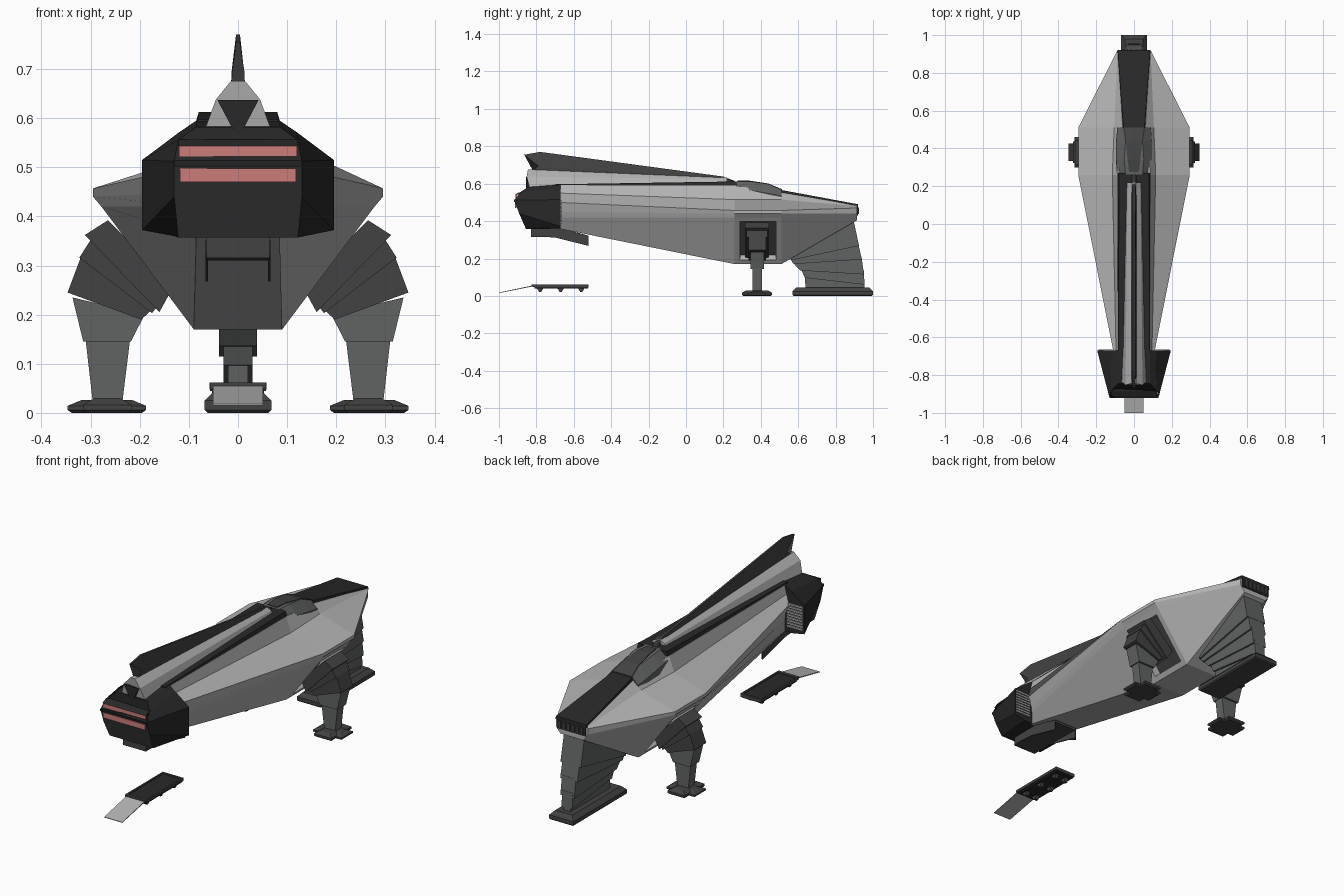
import bpy, bmesh


def material(name, r, g, b):
    m = bpy.data.materials.new(name)
    m.diffuse_color = (r, g, b, 1)
    return m


LIGHT = material("hull grey", 0.46, 0.46, 0.46)
LEG = material("leg grey", 0.12, 0.125, 0.125)
DARK = material("dark grey", 0.055, 0.055, 0.055)
BLACK = material("black panel", 0.022, 0.022, 0.022)
RED = material("engine glow", 0.60, 0.20, 0.19)


def finish(name, bm, *mats):
    bmesh.ops.recalc_face_normals(bm, faces=bm.faces)
    me = bpy.data.meshes.new(name)
    bm.to_mesh(me)
    bm.free()
    for m in mats:
        me.materials.append(m)
    ob = bpy.data.objects.new(name, me)
    bpy.context.collection.objects.link(ob)
    return ob


def skin(bm, rings):
    """Join rings of equal length and cap both ends."""
    loops = [[bm.verts.new(p) for p in r] for r in rings]
    n = len(loops[0])
    for a, b in zip(loops, loops[1:]):
        for i in range(n):
            j = (i + 1) % n
            bm.faces.new((a[i], a[j], b[j], b[i]))
    bm.faces.new(loops[0])
    bm.faces.new(loops[-1])


def mirror_ring(half, y=None):
    """Right-hand half section (x, z) or (x, y, z), mirrored into a ring."""
    pts = [(p[0], y, p[1]) if len(p) == 2 else p for p in half]
    return pts + [(-x, yy, z) for x, yy, z in reversed(pts)]


def loft(name, sections, mat):
    bm = bmesh.new()
    skin(bm, [mirror_ring(h, y) for y, h in sections])
    return finish(name, bm, mat)


def prism(name, poly, lo, hi, mat, axis="x"):
    """Extrude a (y, z) polygon along x, or an (x, z) polygon along y."""
    bm = bmesh.new()
    if axis == "x":
        skin(bm, [[(v, a, b) for a, b in poly] for v in (lo, hi)])
    else:
        skin(bm, [[(a, v, b) for a, b in poly] for v in (lo, hi)])
    return finish(name, bm, mat)


def box(name, x0, x1, y0, y1, z0, z1, mat):
    return prism(name, [(y0, z0), (y1, z0), (y1, z1), (y0, z1)], x0, x1, mat)


def foot(name, x0, x1, y0, y1, z1, inset, mat):
    """Sole slab with a sloping upper part."""
    bm = bmesh.new()
    rings = []
    for z, d in ((0, inset * 0.3), (0.006, 0), (z1 * 0.55, 0), (z1, inset)):
        rings.append([(x0 + d, y0 + d, z), (x1 - d, y0 + d, z),
                      (x1 - d, y1 - d, z), (x0 + d, y1 - d, z)])
    skin(bm, rings)
    return finish(name, bm, mat)


# Main hull, with a pocket cut into each lower side for the legs
bm = bmesh.new()
skin(bm, [mirror_ring(h, y) for y, h in (
    (-0.68, [(0.085, 0.592), (0.095, 0.55), (0.108, 0.50), (0.088, 0.45), (0.085, 0.42), (0.085, 0.36)]),
    (0.26, [(0.088, 0.590), (0.115, 0.515), (0.295, 0.457), (0.295, 0.44), (0.278, 0.42), (0.09, 0.17)]),
    (0.51, [(0.060, 0.553), (0.105, 0.515), (0.295, 0.457), (0.295, 0.44), (0.278, 0.42), (0.09, 0.17)]),
    (0.915, [(0.085, 0.485), (0.088, 0.48), (0.09, 0.47), (0.09, 0.44), (0.085, 0.43), (0.065, 0.405)]))])
bmesh.ops.recalc_face_normals(bm, faces=bm.faces)
pockets = []
for f in bm.faces:
    c = f.calc_center_median()
    if 0.3 < c.y < 0.45 and 0.2 < c.z < 0.4 and abs(c.x) > 0.1:
        pockets.append(f)
bmesh.ops.inset_individual(bm, faces=pockets, thickness=0.04, depth=0)
bmesh.ops.inset_individual(bm, faces=pockets, thickness=0.004, depth=-0.04)
for f in pockets:
    f.material_index = 1
finish("hull", bm, LIGHT, DARK)

# Roof strip, nose strip and nose grille
loft("roof_strip", [(-0.70, [(0.082, 0.597), (0.088, 0.575)]),
                    (0.27, [(0.080, 0.612), (0.091, 0.575)])], BLACK)
loft("nose_strip", [(0.50, [(0.055, 0.568), (0.060, 0.545)]),
                    (0.92, [(0.086, 0.490), (0.088, 0.475)])], BLACK)
box("nose_grille", -0.08, 0.08, 0.905, 0.92, 0.43, 0.482, BLACK)
for i in range(6):
    x = -0.0625 + i * 0.025
    box("nose_vent", x - 0.005, x + 0.005, 0.915, 0.924, 0.438, 0.472, DARK)

# Cockpit with a dark canopy and side windows
loft("cockpit", [(0.262, [(0.045, 0.613), (0.092, 0.575), (0.094, 0.51)]),
                 (0.34, [(0.052, 0.613), (0.094, 0.565), (0.096, 0.51)]),
                 (0.44, [(0.045, 0.598), (0.094, 0.548), (0.096, 0.51)]),
                 (0.51, [(0.055, 0.568), (0.088, 0.535), (0.092, 0.51)])], LEG)
loft("cockpit_canopy", [(0.275, [(0.026, 0.616), (0.026, 0.605)]),
                        (0.34, [(0.034, 0.616), (0.034, 0.605)]),
                        (0.44, [(0.044, 0.601), (0.044, 0.59)]),
                        (0.512, [(0.054, 0.571), (0.054, 0.56)])], DARK)

# Spine, its intake and the tall fin
loft("spine", [(-0.84, [(0.014, -0.845, 0.676), (0.045, -0.852, 0.638), (0.07, -0.835, 0.57)]),
               (0.22, [(0.010, 0.632), (0.034, 0.622), (0.045, 0.590)])], LIGHT)
prism("spine_intake", [(-0.042, 0.637), (0.042, 0.637), (0.005, 0.567), (-0.005, 0.567)],
      -0.855, -0.84, BLACK, "y")
loft("fin", [(0, [(0.004, -0.865, 0.755), (0.013, -0.79, 0.695), (0.014, -0.82, 0.672)]),
             (0, [(0.004, -0.78, 0.770), (0.013, -0.77, 0.69), (0.014, -0.76, 0.66)]),
             (0, [(0.006, 0.20, 0.638), (0.012, 0.20, 0.63), (0.014, 0.20, 0.60)]),
             (0, [(0.006, 0.26, 0.615), (0.012, 0.26, 0.61), (0.014, 0.26, 0.60)])], DARK)

# Engine block
loft("engine", [
    (-0.67, [(0.085, 0.595), (0.12, 0.571), (0.195, 0.515), (0.195, 0.372), (0.13, 0.36)]),
    (0, [(0.085, -0.845, 0.582), (0.122, -0.885, 0.555), (0.130, -0.918, 0.512),
         (0.130, -0.892, 0.44), (0.122, -0.855, 0.357)])], BLACK)
# Upright glow strips under a hood and a ridge
box("upper_glow", -0.12, 0.12, -0.911, -0.903, 0.522, 0.543, RED)
box("lower_glow", -0.118, 0.118, -0.914, -0.906, 0.470, 0.497, RED)
prism("engine_hood", [(-0.913, 0.543), (-0.885, 0.556), (-0.87, 0.556), (-0.87, 0.543)],
      -0.122, 0.122, BLACK)
prism("engine_ridge", [(-0.921, 0.515), (-0.918, 0.502), (-0.90, 0.502), (-0.90, 0.515)],
      -0.13, 0.13, BLACK)

# Loading bay below the engine with two side rails
box("bay_block", -0.064, 0.064, -0.83, -0.66, 0.315, 0.37, DARK)
prism("bay_chute", [(-0.70, 0.315), (-0.52, 0.31), (-0.52, 0.322), (-0.66, 0.36)],
      -0.062, 0.062, DARK)

for s, side in ((1, "right"), (-1, "left")):
    def sx(poly):
        return [(s * x, z) for x, z in poly]

    # Cooling slats on the back of the engine
    for i in range(9):
        z = 0.388 + i * 0.014
        box(side + "_cooling_slat", s * 0.10, s * 0.188, -0.675, -0.664, z, z + 0.009, LIGHT)
    prism(side + "_bay_rail", [(-0.83, 0.32), (-0.70, 0.312), (-0.52, 0.267),
                               (-0.52, 0.32), (-0.66, 0.352)], s * 0.061, s * 0.066, DARK)

    # Telescoping side leg: (x, z) outline, half width in y, colour
    segments = [
        ([(0.235, 0.025), (0.296, 0.025), (0.31, 0.147), (0.22, 0.147)], 0.025, LEG),
        ([(0.218, 0.145), (0.315, 0.145), (0.337, 0.235), (0.19, 0.20)], 0.036, LEG),
        ([(0.197, 0.19), (0.347, 0.245), (0.317, 0.325), (0.17, 0.215)], 0.047, DARK),
        ([(0.175, 0.203), (0.323, 0.316), (0.295, 0.36), (0.15, 0.235)], 0.056, DARK),
        ([(0.160, 0.205), (0.312, 0.362), (0.265, 0.392), (0.13, 0.26)], 0.064, DARK)]
    for i, (poly, w, mat) in enumerate(segments):
        prism(f"{side}_leg_segment_{i}", sx(poly), 0.38 - w, 0.38 + w, mat, "y")
    xs = sorted((s * 0.187, s * 0.347))
    foot(side + "_foot_cross", xs[0], xs[1], 0.335, 0.425, 0.026, 0.028, DARK)
    xs = sorted((s * 0.217, s * 0.315))
    foot(side + "_foot", xs[0], xs[1], 0.30, 0.46, 0.03, 0.022, DARK)

# Nose leg: fanned telescoping segments, (y, z) outline and half width
nose_leg = [
    ([(0.64, 0.03), (0.955, 0.03), (0.953, 0.08), (0.635, 0.105)], 0.02),
    ([(0.635, 0.097), (0.955, 0.06), (0.95, 0.14), (0.615, 0.142)], 0.03),
    ([(0.61, 0.136), (0.952, 0.115), (0.938, 0.21), (0.565, 0.185)], 0.039),
    ([(0.575, 0.170), (0.940, 0.195), (0.92, 0.285), (0.55, 0.21)], 0.048),
    ([(0.56, 0.190), (0.925, 0.268), (0.895, 0.41), (0.60, 0.30)], 0.057)]
for i, (poly, w) in enumerate(nose_leg):
    prism(f"nose_leg_segment_{i}", poly, -w, w, LEG)
foot("nose_foot", -0.068, 0.068, 0.57, 1.0, 0.045, 0.02, DARK)

# Lift platform with its loading ramp and small skids
box("platform", -0.053, 0.053, -0.81, -0.525, 0.04, 0.056, BLACK)
box("platform_rim_front", -0.057, 0.057, -0.825, -0.81, 0.05, 0.062, DARK)
box("platform_rim_back", -0.057, 0.057, -0.53, -0.52, 0.045, 0.062, DARK)
for s in (1, -1):
    box("platform_rim_side", s * 0.05, s * 0.058, -0.82, -0.52, 0.048, 0.062, DARK)
    for y in (-0.78, -0.67, -0.56):
        prism("platform_skid", [(y - 0.018, 0.042), (y + 0.018, 0.042),
                                (y + 0.006, 0.022), (y - 0.006, 0.022)],
              s * 0.02, s * 0.04, DARK)
prism("ramp", [(-0.82, 0.056), (-1.0, 0.018), (-1.0, 0.015), (-0.82, 0.051)],
      -0.051, 0.051, LIGHT)
